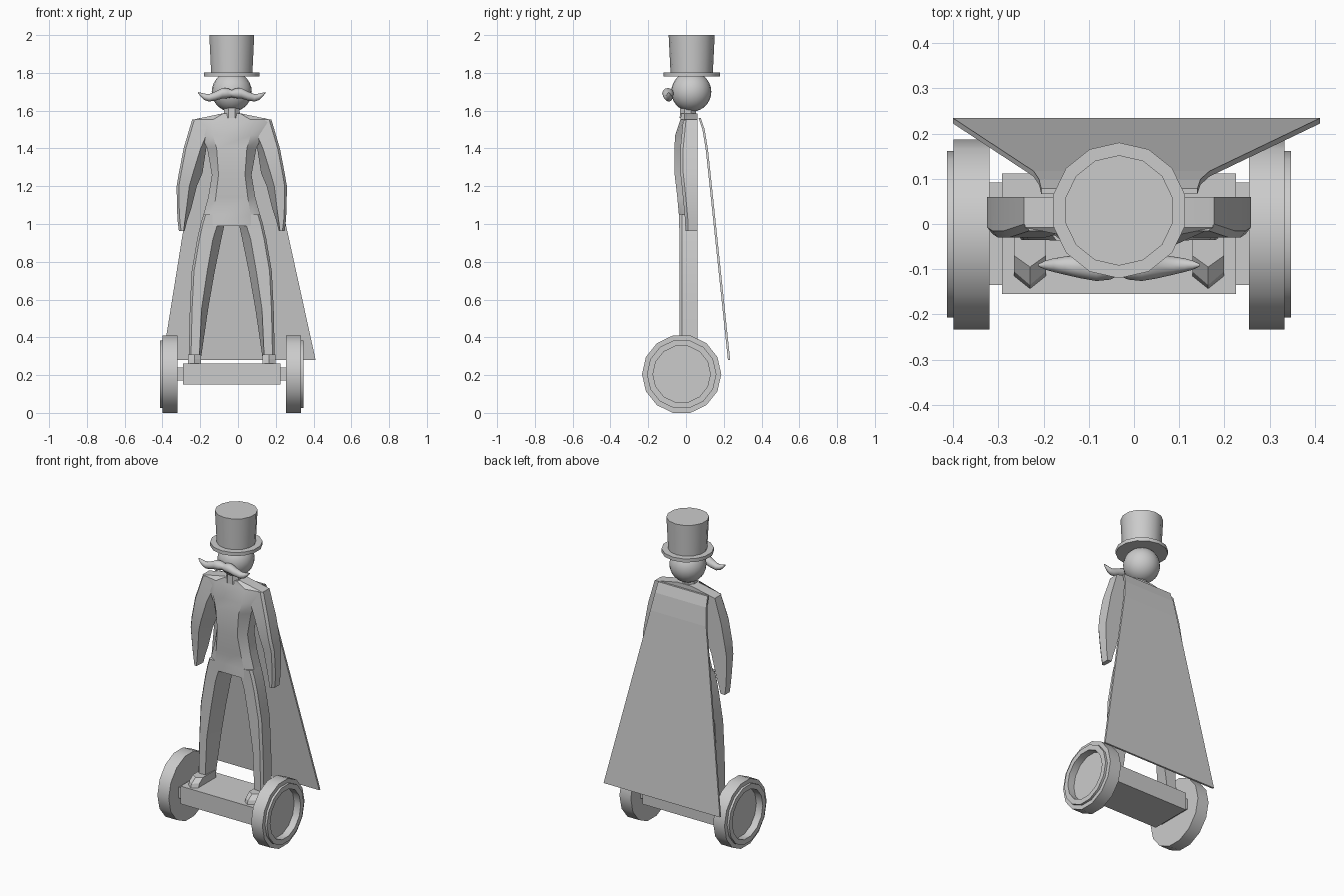
import bpy, bmesh, math

CX = -0.033  # the rider and the board mirror about this x


def loft(name, rings, smooth=35):
    """Skin a list of equal-sized point rings and cap both ends."""
    bm = bmesh.new()
    vs = [[bm.verts.new(p) for p in r] for r in rings]
    n = len(rings[0])
    for a, b in zip(vs, vs[1:]):
        for i in range(n):
            j = (i + 1) % n
            bm.faces.new((a[i], a[j], b[j], b[i]))
    bm.faces.new(vs[0])
    bm.faces.new(vs[-1])
    bmesh.ops.recalc_face_normals(bm, faces=bm.faces)
    me = bpy.data.meshes.new(name)
    bm.to_mesh(me)
    bm.free()
    ob = bpy.data.objects.new(name, me)
    bpy.context.collection.objects.link(ob)
    if smooth:
        bpy.ops.object.select_all(action='DESELECT')
        ob.select_set(True)
        bpy.context.view_layer.objects.active = ob
        bpy.ops.object.shade_smooth_by_angle(angle=math.radians(smooth))
    return ob


def box(name, x0, x1, y0, y1, z0, z1):
    return loft(name, [[(x0, y0, z), (x1, y0, z), (x1, y1, z), (x0, y1, z)]
                       for z in (z0, z1)], 0)


def disc_z(cx, cy, z, r, n=14, start=math.pi / 2):
    return [(cx + r * math.cos(start + i * math.tau / n),
             cy + r * math.sin(start + i * math.tau / n), z) for i in range(n)]


def disc_x(x, cy, cz, r, n=14, rz=None):
    rz = rz or r
    return [(x, cy + r * math.cos(i * math.tau / n),
             cz + rz * math.sin(i * math.tau / n)) for i in range(n)]


# Board and axle
box("board", -0.292, 0.226, -0.155, 0.112, 0.15, 0.262)
box("axle", -0.322, 0.256, -0.135, 0.092, 0.172, 0.24)

# Wheels with raised rims and recessed hubs
wheel_profile = [(0.287, 0.21), (0.366, 0.21), (0.366, 0.184),
                 (0.380, 0.184), (0.380, 0.152), (0.335, 0.152)]
for side, s in (("left", -1), ("right", 1)):
    loft(side + "_wheel", [disc_x(CX + s * u, -0.023, 0.205, r) for u, r in wheel_profile])

# Torso: z, side half-width, front half-width, front y
torso = [(0.99, 0.165, 0.10, -0.036), (1.05, 0.15, 0.10, -0.038), (1.14, 0.125, 0.085, -0.046),
         (1.26, 0.105, 0.07, -0.06), (1.40, 0.13, 0.08, -0.062), (1.47, 0.165, 0.10, -0.057),
         (1.552, 0.208, 0.10, -0.03), (1.585, 0.05, 0.045, -0.025)]
loft("torso", [[(CX - w, 0.06, z), (CX - w, -0.008, z), (CX - f, y, z),
                (CX + f, y, z), (CX + w, -0.008, z), (CX + w, 0.06, z)]
               for z, w, f, y in torso])

# Limbs: z, outer u, front inner u, back inner u, front y
arm = [(1.552, 0.21, 0.10, 0.09, -0.015), (1.40, 0.255, 0.165, 0.135, -0.03),
       (1.27, 0.28, 0.205, 0.155, -0.03), (1.20, 0.292, 0.225, 0.185, -0.022),
       (1.08, 0.290, 0.24, 0.215, -0.01), (1.02, 0.287, 0.248, 0.235, -0.005),
       (0.962, 0.28, 0.255, 0.25, -0.003)]
leg = [(1.05, 0.15, 0.06, 0.02, -0.037), (1.0, 0.165, 0.075, 0.038, -0.036),
       (0.92, 0.183, 0.10, 0.055, -0.035), (0.75, 0.212, 0.13, 0.09, -0.035),
       (0.55, 0.222, 0.16, 0.125, -0.035), (0.29, 0.228, 0.172, 0.163, -0.035)]
for side, s in (("left", -1), ("right", 1)):
    for part, rows in (("arm", arm), ("leg", leg)):
        loft(f"{side}_{part}", [[(CX + s * o, 0.06, z), (CX + s * o, y + 0.015, z),
                                 (CX + s * (o - 0.012), y, z), (CX + s * f, y, z),
                                 (CX + s * b, 0.06, z)] for z, o, f, b, y in rows])
    # Pointed shoe with a sloping toe
    c = CX + s * 0.197
    loft(side + "_shoe", [[(c - 0.035, 0.06, z), (c + 0.035, 0.06, z), (c + 0.035, y, z),
                           (c, y - d, z), (c - 0.035, y, z)]
                          for z, y, d in ((0.262, -0.115, 0.028), (0.285, -0.105, 0.03),
                                          (0.31, -0.07, 0.025))], 0)

# Neck and head
loft("neck", [disc_z(CX, 0.01, z, r, 8, math.pi / 8) for z, r in ((1.56, 0.047), (1.64, 0.044))])
bpy.ops.mesh.primitive_uv_sphere_add(segments=20, ring_count=14, radius=0.106,
                                     location=(CX, 0.028, 1.70))
bpy.context.object.name = "head"
bpy.ops.object.shade_smooth()

# Top hat
loft("hat_brim", [disc_z(CX, 0.03, z, 0.15) for z in (1.78, 1.802)])
loft("hat_crown", [disc_z(CX, 0.03, z, r) for z, r in ((1.80, 0.112), (2.0, 0.122))])

# Moustache: u, y, z, radius along y, radius along z
half = [(0.02, -0.094, 1.692, 0.029, 0.026), (0.05, -0.096, 1.692, 0.030, 0.028),
        (0.085, -0.094, 1.678, 0.026, 0.024), (0.12, -0.092, 1.668, 0.020, 0.020),
        (0.145, -0.091, 1.673, 0.015, 0.017), (0.163, -0.091, 1.684, 0.010, 0.011),
        (0.178, -0.091, 1.695, 0.003, 0.003)]
mid = [(0, -0.09, 1.69, 0.024, 0.019)]
path = [(-u, *rest) for u, *rest in reversed(half)] + mid + half
loft("moustache", [disc_x(CX + u, y, z, ry, 12, rz) for u, y, z, ry, rz in path], 60)

# Cape: z, y, left x, right x; front and back skins 0.01 apart
cape = [(1.562, 0.066, -0.205, 0.14), (1.50, 0.087, -0.210, 0.147),
        (1.39, 0.105, -0.222, 0.167), (0.28, 0.222, -0.40, 0.411)]
loft("cape", [[(l, y, z), (r, y, z), (r, y + 0.012, z), (l, y + 0.012, z)]
              for z, y, l, r in cape], 0)
